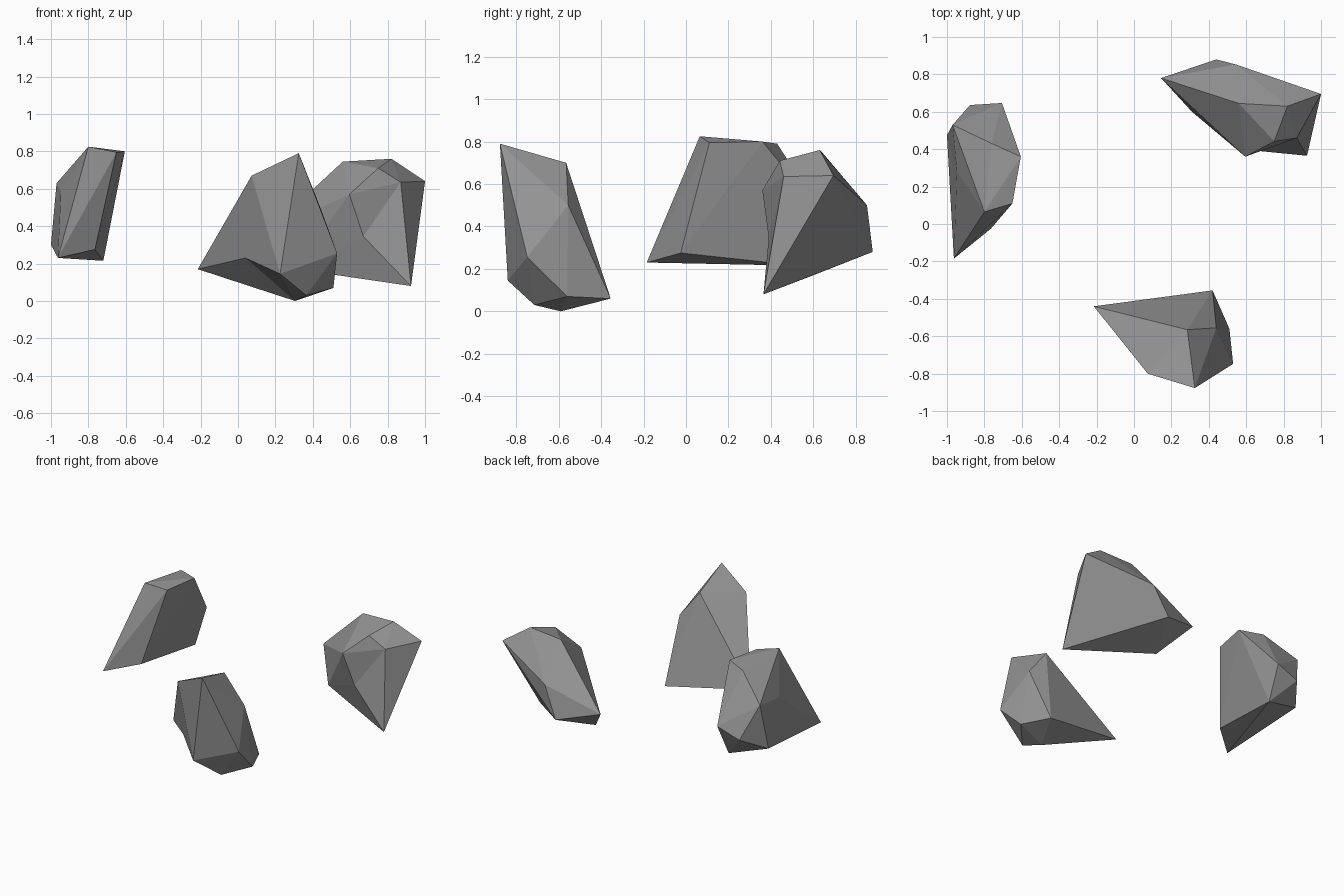
import bpy
from itertools import combinations
from mathutils import Vector

default_cube = bpy.data.objects.get("Cube")
if default_cube:
    bpy.data.objects.remove(default_cube, do_unlink=True)

CENTI = 0.01  # rock corners are given in hundredths of a unit


def make_material(name, colour):
    material = bpy.data.materials.new(name)
    material.use_nodes = True
    material.diffuse_color = colour
    for node in material.node_tree.nodes:
        if node.type == "BSDF_PRINCIPLED":
            node.inputs["Base Color"].default_value = colour
    return material


def hull_faces(points):
    """Triangles of the convex hull, wound so that they face outwards."""
    faces = []
    for a, b, c in combinations(range(len(points)), 3):
        normal = (points[b] - points[a]).cross(points[c] - points[a])
        sides = [normal.dot(point - points[a])
                 for i, point in enumerate(points) if i not in (a, b, c)]
        if max(sides) <= 0:
            faces.append((a, b, c))
        elif min(sides) >= 0:
            faces.append((a, c, b))
    return faces


def chip_edge(faces, start, end, chip):
    """Split both faces along an edge so that they meet at the chip corner."""
    result = []
    for face in faces:
        if start in face and end in face:
            for old in (start, end):
                result.append(tuple(chip if i == old else i for i in face))
        else:
            result.append(face)
    return result


def make_rock(name, corners, chip_start, chip_end, chip_corner, material):
    """Convex faceted rock with one edge chipped inwards to a new corner."""
    names = list(corners)
    points = [Vector(corner) * CENTI for corner in corners.values()]
    faces = chip_edge(hull_faces(points), names.index(chip_start),
                      names.index(chip_end), len(points))
    points.append(Vector(chip_corner) * CENTI)

    mesh = bpy.data.meshes.new(name)
    mesh.from_pydata([tuple(point) for point in points], [], faces)
    mesh.update()
    mesh.materials.append(material)
    rock = bpy.data.objects.new(name, mesh)
    bpy.context.scene.collection.objects.link(rock)


stone = make_material("grey_stone", (0.3, 0.3, 0.3, 1))

# Tall narrow rock on the right side
make_rock("right_rock", {
    "peak": (-80, 6.5, 82.5),
    "crown_front": (-65, 11, 79.5),
    "crown_side": (-60.5, 36, 80),
    "crown_back": (-76, 43, 79),
    "shoulder": (-97, 53, 63),
    "outer_base": (-100, 47.5, 30),
    "front_tip": (-96.3, -18.5, 23),
    "front_base": (-76.5, -2.5, 27.5),
    "back_base": (-72, 53.5, 21.5),
    "back_outer": (-87.7, 63.6, 39),
    "back_inner": (-70.6, 64.7, 45),
}, "shoulder", "front_tip", (-94.7, 28, 58.5), stone)

# Wedge shaped rock at the front
make_rock("front_rock", {
    "peak": (32.5, -87.7, 79),
    "crown_back": (28.5, -56.5, 70),
    "shoulder": (44, -55.5, 50),
    "back_tip": (42, -35.5, 6),
    "side_base": (51, -56, 7),
    "underside": (30.5, -59, 0),
    "keel": (36.5, -71.5, 3),
    "front_base": (22.5, -84, 14.5),
    "side_tip": (53, -74.8, 25.5),
    "outer_tip": (-21.5, -44, 17),
    "crown_front": (7.3, -80, 67),
}, "outer_tip", "front_base", (4, -69, 23), stone)

# Broad slanting rock at the back left
make_rock("back_rock", {
    "peak": (82, 63, 76),
    "side_tip": (100, 69.5, 64),
    "front_base": (92.5, 36.5, 8),
    "crown_inner": (56, 64.5, 74.5),
    "crown_front": (75, 44.2, 71),
    "crown_side": (87, 46, 63.5),
    "front_tip": (59.5, 36, 57),
    "inner_tip": (14.5, 78, 36),
    "back_base": (44, 88, 28),
    "back_shoulder": (54.5, 85.3, 50),
    "inner_base": (31, 60, 17),
}, "front_tip", "front_base", (67, 39, 34.5), stone)
